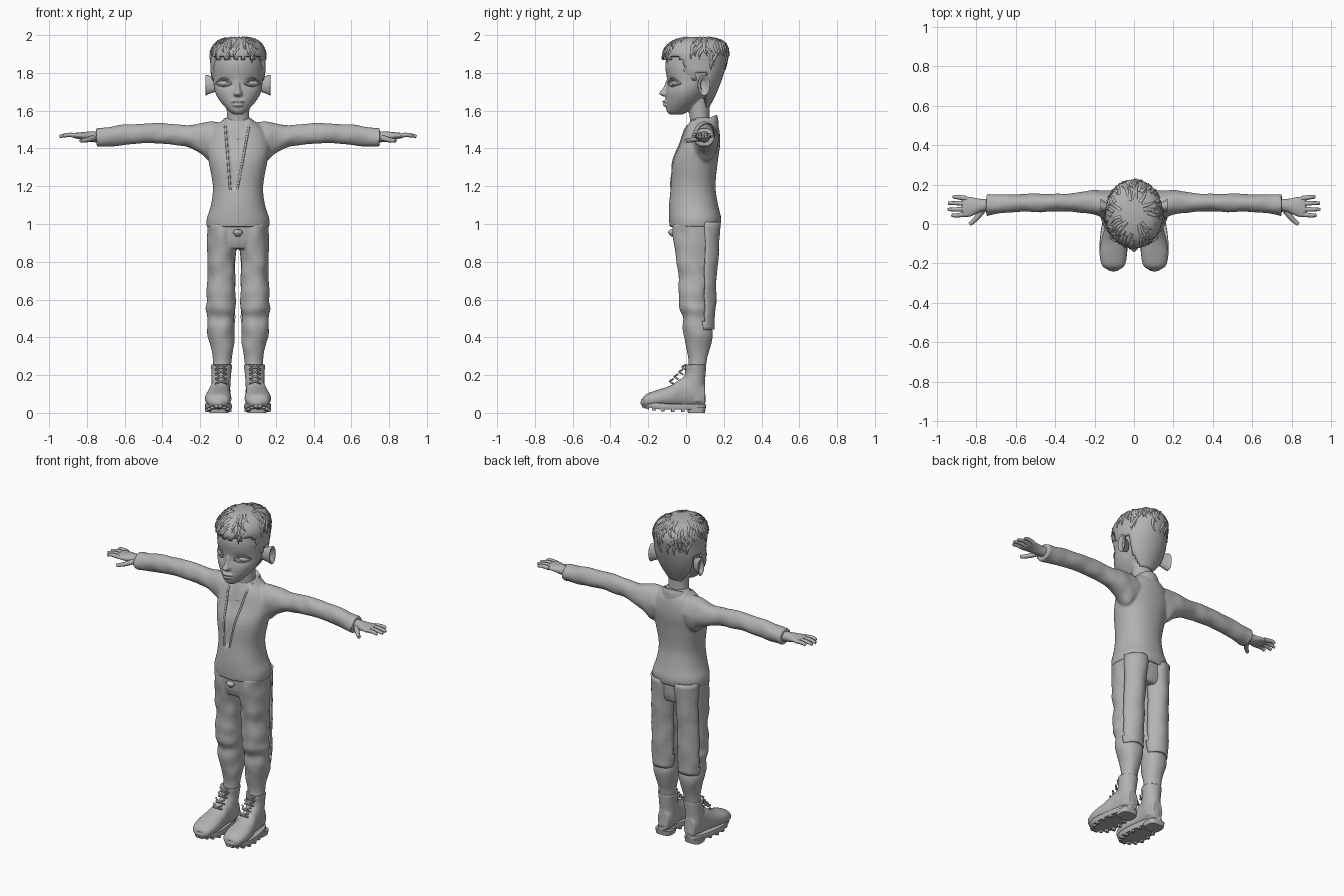
import bpy, bmesh, math, random
from mathutils import Vector, Matrix, noise
from mathutils.bvhtree import BVHTree

random.seed(4)
if "Cube" in bpy.data.objects:
    bpy.data.objects.remove(bpy.data.objects["Cube"])

grey = bpy.data.materials.new("clay grey")
grey.use_nodes = True
shade = (.45, .45, .45, 1)
grey.diffuse_color = shade
grey.node_tree.nodes["Principled BSDF"].inputs["Base Color"].default_value = shade


def clamp(value):
    return max(0, min(1, value))


def flow(rows, steps=4):
    """Smooth interpolation through rows of numbers."""
    rows = [Vector(r) for r in rows]
    out = []
    for i in range(len(rows) - 1):
        a, b = rows[max(i - 1, 0)], rows[i]
        c, d = rows[i + 1], rows[min(i + 2, len(rows) - 1)]
        for k in range(steps):
            t = k / steps
            out.append(b + (c - a) * t / 2 + (a * 2 - b * 5 + c * 4 - d) * t * t / 2
                       + (b * 3 - a - c * 3 + d) * t ** 3 / 2)
    return out + [rows[-1]]


def loft(rows, axis="z", seg=32, power=1, warp=None):
    """Each row: place on axis, centre, half width, low edge, high edge."""
    verts, faces = [], []
    rings = flow(rows)
    for t, centre, half, low, high in rings:
        for j in range(seg):
            angle = math.tau * j / seg
            c, s = math.cos(angle), math.sin(angle)
            a = centre + half * math.copysign(abs(c) ** power, c)
            b = (low + high) / 2 + (high - low) / 2 * math.copysign(abs(s) ** power, s)
            p = Vector({"x": (t, a, b), "y": (a, t, b), "z": (a, b, t)}[axis])
            verts.append(warp(p) if warp else p)
    for i in range(len(rings) - 1):
        for j in range(seg):
            k = (j + 1) % seg
            faces.append((i * seg + j, i * seg + k, (i + 1) * seg + k, (i + 1) * seg + j))
    faces.append(tuple(range(seg))[::-1])
    faces.append(tuple(range(len(verts) - seg, len(verts))))
    return verts, faces


def flip(p):
    return Vector((-p[0], p[1], p[2]))


def both(*lofts):
    return list(lofts) + [([flip(v) for v in vs], fs) for vs, fs in lofts]


def part(name, lofts, voxel=0, keep=None, thick=0):
    bm = bmesh.new()
    for verts, faces in lofts:
        made = [bm.verts.new(v) for v in verts]
        for f in faces:
            bm.faces.new([made[i] for i in f])
    bmesh.ops.recalc_face_normals(bm, faces=bm.faces)
    if keep:
        lost = [f for f in bm.faces if not keep(f.calc_center_median())]
        bmesh.ops.delete(bm, geom=lost, context="FACES")
    mesh = bpy.data.meshes.new(name)
    bm.to_mesh(mesh)
    bm.free()
    mesh.shade_smooth()
    mesh.set_sharp_from_angle(angle=math.radians(50))
    mesh.materials.append(grey)
    obj = bpy.data.objects.new(name, mesh)
    bpy.context.collection.objects.link(obj)
    if thick:
        shell = obj.modifiers.new("shell", "SOLIDIFY")
        shell.thickness, shell.offset = thick, -1
    if voxel:
        fuse = obj.modifiers.new("fuse", "REMESH")
        fuse.mode, fuse.voxel_size, fuse.use_smooth_shade = "VOXEL", voxel, True
        soft = obj.modifiers.new("soften", "SMOOTH")
        soft.factor, soft.iterations = .5, 3
    return obj


def tubes(name, paths, thick, tip=1, mirror=False):
    curve = bpy.data.curves.new(name, "CURVE")
    curve.dimensions, curve.bevel_depth, curve.bevel_resolution = "3D", thick, 2
    curve.use_fill_caps = True
    if mirror:
        paths = paths + [[flip(p) for p in path] for path in paths]
    for path in paths:
        points = flow(path)
        spline = curve.splines.new("POLY")
        spline.points.add(len(points) - 1)
        for i, p in enumerate(points):
            spline.points[i].co = (*p, 1)
            spline.points[i].radius = 1 + (tip - 1) * i / (len(points) - 1)
    curve.materials.append(grey)
    obj = bpy.data.objects.new(name, curve)
    bpy.context.collection.objects.link(obj)


def front_of(shape):
    tree = BVHTree.FromPolygons(*shape)

    def hit(x, z, out=0):
        spot = tree.ray_cast(Vector((x, -1, z)), Vector((0, 1, 0)))[0]
        return Vector((x, (spot.y if spot else 0) - out, z))
    return hit


def wrinkle(p):
    return p + noise.noise_vector(p * 13) * .007


# Head with sunken sockets, nose, lips and neck fused into one skin
def sockets(p):
    if p.y < .05:
        p.y += .014 * math.exp(-((abs(p.x) - .07) / .035) ** 2 - ((p.z - 1.75) / .025) ** 2)
    return p


skull = loft([(1.58, 0, .025, -.085, -.02), (1.6, 0, .05, -.103, .02), (1.65, 0, .095, -.107, .08),
              (1.7, 0, .122, -.105, .12), (1.76, 0, .131, -.1, .16), (1.85, 0, .133, -.11, .19),
              (1.93, 0, .11, -.08, .18), (1.97, 0, .05, -.02, .12)], seg=64, warp=sockets)
nose = loft([(1.77, 0, .01, -.1, -.06), (1.72, 0, .014, -.122, -.06),
             (1.69, 0, .024, -.143, -.06), (1.675, 0, .018, -.12, -.06)])
lips = [loft([(z - .01, 0, w * .6, -.108, -.06), (z, 0, w, y, -.06), (z + .009, 0, w * .8, -.108, -.06)])
        for z, w, y in ((1.648, .04, -.127), (1.629, .034, -.124))]
neck = loft([(1.44, 0, .07, .03, .14), (1.56, 0, .06, .02, .125), (1.66, 0, .062, .01, .125)])
part("head", [skull, nose, neck] + lips, voxel=.005)

# Ears with a dished middle
part("ears", both(loft([(.12, .08, .02, 1.7, 1.77), (.15, .088, .027, 1.69, 1.785),
                        (.17, .095, .032, 1.68, 1.79), (.168, .095, .022, 1.69, 1.78),
                        (.152, .09, .012, 1.71, 1.76)], "x")))

# Eyes and lids follow the face surface
face = front_of(skull)
eyes = bmesh.new()
for side in (-1, 1):
    place = Matrix.Translation(face(side * .076, 1.745) + Vector((0, .012, 0)))
    turn = Matrix.Rotation(side * .45, 4, "Z") @ Matrix.Diagonal((.038, .02, .018, 1))
    bmesh.ops.create_uvsphere(eyes, u_segments=24, v_segments=16, radius=1, matrix=place @ turn)
mesh = bpy.data.meshes.new("eyes")
eyes.to_mesh(mesh)
eyes.free()
mesh.shade_smooth()
mesh.materials.append(grey)
bpy.context.collection.objects.link(bpy.data.objects.new("eyes", mesh))
steps = [k / 4 for k in range(-4, 5)]
tubes("eyelids", [[face(.076 + .042 * t, 1.744 + rise * (1 - t * t), .003) for t in steps]
                  for rise in (.018, -.014, .028)], .004, mirror=True)

# Short cropped hair with tapered locks
hair = loft([(1.62, 0, .07, 0, .125), (1.7, 0, .115, -.02, .165), (1.78, 0, .142, -.06, .195),
             (1.85, 0, .146, -.118, .215), (1.92, 0, .142, -.118, .225), (1.97, 0, .105, -.07, .19),
             (1.99, 0, .04, 0, .11)], seg=48)


def hairline(p):
    jag = .012 * math.sin(p.x * 130)
    low = 1.88 + jag if p.y < -.01 else 1.76 if p.y < .05 else 1.79 if p.y < .11 else 1.6
    return p.z > low


part("hair_cap", [hair], keep=hairline, thick=.02)
locks, middle = [], Vector((0, .05, 1.8))
for n in range(110):
    ring, j = random.randint(14, 23), random.randrange(48)
    lift, sway = random.uniform(1, 1.04), random.choice((-1, 1))
    drop = [hair[0][(ring - 2 * k) * 48 + (j + sway * k // 2) % 48] for k in range(3)]
    if drop[2].y > .1 or drop[2].z > 1.84:
        drop = [middle + (p - middle) * s for p, s in zip(drop, (.96, .99, lift))]
        locks.append(drop)
tubes("hair_locks", locks, .013, .08)


# Jacket: torso with an open front, fused with the sleeves
def opening(z):
    s = (z - 1.18) / .38
    return -.035 - .03 * s, -.01 + .07 * s


def cut_front(p):
    left, right = opening(p.z)
    if p.z > 1.18 and p.y < .06 and left < p.x < right:
        p.y += .014
    return p


torso = loft([(.985, 0, .166, -.086, .18), (1.03, 0, .165, -.09, .186), (1.1, 0, .143, -.09, .17),
              (1.2, 0, .133, -.08, .156), (1.33, 0, .155, -.07, .168), (1.42, 0, .168, -.035, .18),
              (1.5, 0, .14, -.01, .176), (1.55, 0, .08, .01, .16), (1.565, 0, .06, .02, .14)],
             seg=128, power=.92, warp=cut_front)
sleeve = loft([(.05, .1, .06, 1.35, 1.53), (.14, .1, .07, 1.33, 1.54), (.2, .108, .062, 1.37, 1.535),
               (.26, .108, .053, 1.405, 1.526), (.36, .108, .045, 1.42, 1.532),
               (.5, .108, .046, 1.428, 1.53), (.62, .105, .044, 1.415, 1.522),
               (.7, .1, .05, 1.41, 1.512), (.75, .095, .053, 1.41, 1.503)], "x", warp=wrinkle)
part("jacket", [torso] + both(sleeve), voxel=.007)
chest = front_of(torso)
heights = [1.18 + .047 * k for k in range(9)]
tubes("jacket_lapels", [[chest(opening(z)[side] + (side - .5) * .012, z, -.001) for z in heights]
                        for side in (0, 1)], .006)


def slope(p):
    p.z += (p.y - .13) * .4
    return p


part("collar", [loft([(1.5, 0, .1, -.01, .172), (1.54, 0, .082, .01, .17), (1.565, 0, .07, .01, .163)],
                     seg=48, warp=slope)], keep=lambda p: p.y > .02 and abs(p.x) + p.y > .07, thick=.012)

# Trousers gathered at the knee, bare shins running into the boots
hips = loft([(.87, 0, .14, -.05, .15), (.92, 0, .162, -.066, .165), (1.02, 0, .16, -.075, .17)], power=.9)
leg = loft([(1, .082, .08, -.074, .17), (.9, .084, .079, -.066, .163), (.8, .087, .074, -.052, .15),
            (.7, .088, .075, -.042, .135), (.6, .089, .076, -.038, .125), (.555, .092, .08, -.034, .125),
            (.51, .09, .069, -.018, .125), (.46, .09, .072, -.018, .135), (.41, .088, .069, -.01, .142),
            (.34, .084, .06, .002, .13), (.27, .084, .047, .012, .108), (.15, .086, .04, .01, .09)],
           warp=wrinkle)
part("trousers", [hips] + both(leg), voxel=.007)
part("waist_knot", [loft([(.935, 0, .012, -.08, -.05), (.955, 0, .026, -.095, -.05),
                          (.97, 0, .014, -.085, -.05)])])

# Split coat tails hanging behind the legs
part("coat_tails", both(loft([(1.01, .08, .086, -.08, .184), (.85, .085, .081, -.05, .172),
                              (.7, .089, .078, -.04, .163), (.55, .09, .079, -.03, .158),
                              (.44, .09, .068, 0, .153)], warp=wrinkle)),
     keep=lambda p: p.y > .095 and .445 < p.z < 1, thick=.01)

# Hands
palm = loft([(.73, .098, .03, 1.43, 1.49), (.78, .094, .034, 1.435, 1.49), (.83, .088, .05, 1.448, 1.486),
             (.865, .087, .053, 1.454, 1.482), (.875, .087, .045, 1.46, 1.477)], "x")
part("palms", both(palm), voxel=.005)
tubes("fingers", [[(.85, .087 + (y - .087) * .85, 1.468), (.9, y, 1.472), (tip, y, 1.463)]
                  for y, tip in ((.137, .918), (.106, .943), (.074, .945), (.044, .925))], .0135, .6, True)
tubes("thumbs", [[(.765, .075, 1.455), (.8, .03, 1.445), (.835, -.002, 1.44)]], .017, .55, True)


# Boots: upper, shaft and sole
def sole_shape(p):
    p.x = .104 + (p.x - .104) * (1 - .28 * clamp((p.y + .12) / .2))
    p.z += .022 * clamp((-p.y - .1) / .13) ** 2
    return p


foot = loft([(-.232, .105, .03, .04, .075), (-.21, .105, .058, .03, .1), (-.15, .105, .07, .03, .122),
             (-.08, .102, .063, .03, .146), (-.02, .096, .053, .03, .185), (.05, .09, .049, .03, .2),
             (.1, .09, .035, .03, .15)], "y", power=.9)
shaft = loft([(.06, .09, .045, .01, .105), (.15, .09, .05, -.02, .1), (.21, .088, .052, -.006, .104),
              (.255, .087, .057, -.006, .107), (.25, .087, .046, .01, .1)])
part("boot_uppers", both(foot, shaft), voxel=.005)
sole = loft([(.017, .104, .07, -.235, .1), (.03, .104, .074, -.241, .106), (.048, .104, .072, -.237, .104)],
            seg=48, power=.85, warp=sole_shape)
heel = loft([(0, .1, .05, .01, .1), (.03, .1, .054, .005, .105)], power=.6)
lugs = []
for k in range(18):
    a = math.tau * k / 18
    x, y = .104 + .062 * math.cos(a), -.07 + .157 * math.sin(a)
    if y < .01:
        lugs.append(loft([(.006, x, .011, y - .009, y + .009), (.03, x, .012, y - .01, y + .01)],
                         seg=8, power=.5, warp=sole_shape))
part("boot_soles", both(sole, heel, *lugs))

# Crossed laces
laces = []
for k in range(4):
    z, y = .155 + .025 * k, min(-.014, -.08 + .025 * k)
    for s in (-1, 1):
        laces.append([(.09 - s * .03, y + .012, z), (.09, y - .006, z + .012), (.09 + s * .03, y + .012, z + .024)])
tubes("boot_laces", laces, .005, mirror=True)
